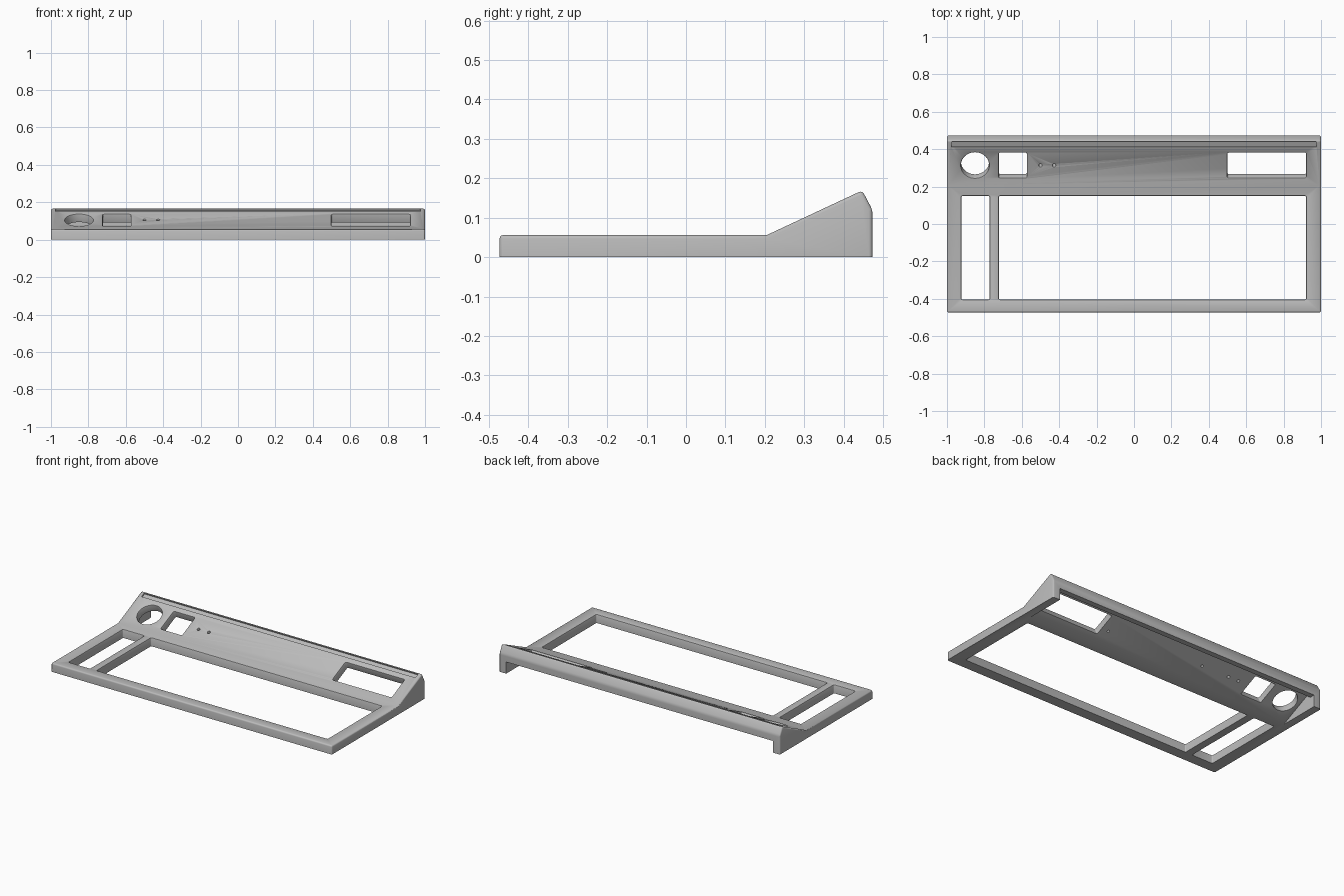
import bpy, bmesh, math
from mathutils import Matrix, Vector

cube = bpy.data.objects.get("Cube")
if cube:
    bpy.data.objects.remove(cube)

HALF_Y, DECK, FOLD, RIDGE_Y, RIDGE_Z = 0.473, 0.056, 0.205, 0.447, 0.169
SLOPE = math.atan2(RIDGE_Z - DECK, RIDGE_Y - FOLD)

grey = bpy.data.materials.new("grey plastic")
grey.use_nodes = True
colour = (0.5, 0.5, 0.5, 1)
grey.diffuse_color = colour
grey.node_tree.nodes["Principled BSDF"].inputs["Base Color"].default_value = colour


def finish(bm, name):
    bmesh.ops.recalc_face_normals(bm, faces=bm.faces)
    mesh = bpy.data.meshes.new(name)
    bm.to_mesh(mesh)
    bm.free()
    mesh.materials.append(grey)
    obj = bpy.data.objects.new(name, mesh)
    bpy.context.collection.objects.link(obj)
    return obj


def extrude_profile(points, half_width):
    """Side profile in y, z swept along x."""
    bm = bmesh.new()
    face = bm.faces.new([bm.verts.new((-half_width, y, z)) for y, z in points])
    new = bmesh.ops.extrude_face_region(bm, geom=[face])["geom"]
    bmesh.ops.translate(bm, vec=(2 * half_width, 0, 0),
                        verts=[g for g in new if isinstance(g, bmesh.types.BMVert)])
    return bm


def outline(w, h, r, steps):
    """Rounded rectangle, or a circle when r is half of both sides."""
    points = []
    for corner, (sx, sy) in enumerate([(1, 1), (-1, 1), (-1, -1), (1, -1)]):
        for i in range(steps + 1):
            a = (corner + i / steps) * math.pi / 2
            points.append((sx * (w / 2 - r) + r * math.cos(a),
                           sy * (h / 2 - r) + r * math.sin(a)))
    return points


def opening(name, w, h, r, frame, depth=0.2, lip=0.007, steps=4):
    """Cutter with a softened rim at its mouth."""
    bm = bmesh.new()
    rings = []
    for grow, z in [(0, -depth), (0, -lip), (lip * 0.3, -lip * 0.3), (lip, 0), (lip, 0.03)]:
        pts = outline(w + 2 * grow, h + 2 * grow, r + grow, steps)
        rings.append([bm.verts.new((x, y, z)) for x, y in pts])
    for low, high in zip(rings, rings[1:]):
        n = len(low)
        for i in range(n):
            j = (i + 1) % n
            bm.faces.new((low[i], low[j], high[j], high[i]))
    bm.faces.new(rings[0])
    bm.faces.new(rings[-1])
    bmesh.ops.remove_doubles(bm, verts=bm.verts, dist=1e-5)
    bm.transform(frame)
    return finish(bm, name)


def on_deck(x, y):
    return Matrix.Translation((x, y, DECK))


def on_slope(x, y, drop=0):
    z = DECK + (y - FOLD) * math.tan(SLOPE) - drop
    return Matrix.Translation((x, y, z)) @ Matrix.Rotation(SLOPE, 4, 'X')


# Wedge-backed shell with softened outer edges
bm = extrude_profile([(-HALF_Y, 0), (-HALF_Y, DECK), (FOLD, DECK),
                      (RIDGE_Y, RIDGE_Z), (HALF_Y, 0.12), (HALF_Y, 0)], 1)
soft = []
for e in bm.edges:
    a, b = (v.co for v in e.verts)
    on_floor = a.z < 1e-4 and b.z < 1e-4
    at_fold = abs(a.y - FOLD) < 1e-4 and abs(b.y - FOLD) < 1e-4
    if not on_floor and not at_fold:
        soft.append(e)
bmesh.ops.bevel(bm, geom=soft, offset=0.009, segments=3, profile=0.5, affect='EDGES')
body = finish(bm, "console_frame")

# Hollow under the raised panel, leaving end walls and a back lip
lip_y = HALF_Y - 0.035
under_lip = (lip_y - 0.2) * math.tan(SLOPE)
cutters = [finish(extrude_profile([(0.18, -0.0093), (lip_y, under_lip), (lip_y, 0.075),
                                   (0.6, 0.075), (0.6, -0.1), (0.18, -0.1)], 0.95),
                  "underside_cutter")]

# Two large deck windows
for name, x0, x1 in [("narrow_window", -0.923, -0.772), ("wide_window", -0.723, 0.92)]:
    cutters.append(opening(name, x1 - x0, 0.552, 0.006, on_deck((x0 + x1) / 2, -0.127)))

# Panel openings, square to the slope
cutters.append(opening("dial_hole", 0.15, 0.15, 0.075, on_slope(-0.85, 0.313), steps=10))
for name, x0, x1 in [("square_hole", -0.723, -0.573), ("display_hole", 0.5, 0.92)]:
    cutters.append(opening(name, x1 - x0, 0.146, 0.008, on_slope((x0 + x1) / 2, 0.313)))
for x in (-0.5, -0.427):
    cutters.append(opening("indicator_hole", 0.018, 0.018, 0.009, on_slope(x, 0.313), lip=0.002))

# Long shallow groove below the ridge
cutters.append(opening("ridge_groove", 1.95, 0.03, 0.003, on_slope(0, 0.425),
                       depth=0.01, lip=0.002))

# Blind screw holes under the panel
for x, y in [(0.45, 0.31), (-0.23, 0.335)]:
    bm = bmesh.new()
    bmesh.ops.create_cone(bm, cap_ends=True, segments=12, radius1=0.008, radius2=0.008,
                          depth=0.06, matrix=on_slope(x, y, 0.06))
    cutters.append(finish(bm, "screw_hole"))

for cutter in cutters:
    cutter.hide_render = True
    mod = body.modifiers.new(cutter.name, 'BOOLEAN')
    mod.object = cutter
    mod.solver = 'EXACT'

# Apply the cuts and drop the cutters
bpy.context.view_layer.update()
result = bpy.data.meshes.new_from_object(body.evaluated_get(bpy.context.evaluated_depsgraph_get()))
body.modifiers.clear()
body.data = result
for cutter in cutters:
    bpy.data.objects.remove(cutter)
body.data.materials.clear()
body.data.materials.append(grey)

bpy.ops.object.select_all(action='DESELECT')
body.select_set(True)
bpy.context.view_layer.objects.active = body
bpy.ops.object.shade_smooth_by_angle(angle=math.radians(30))
